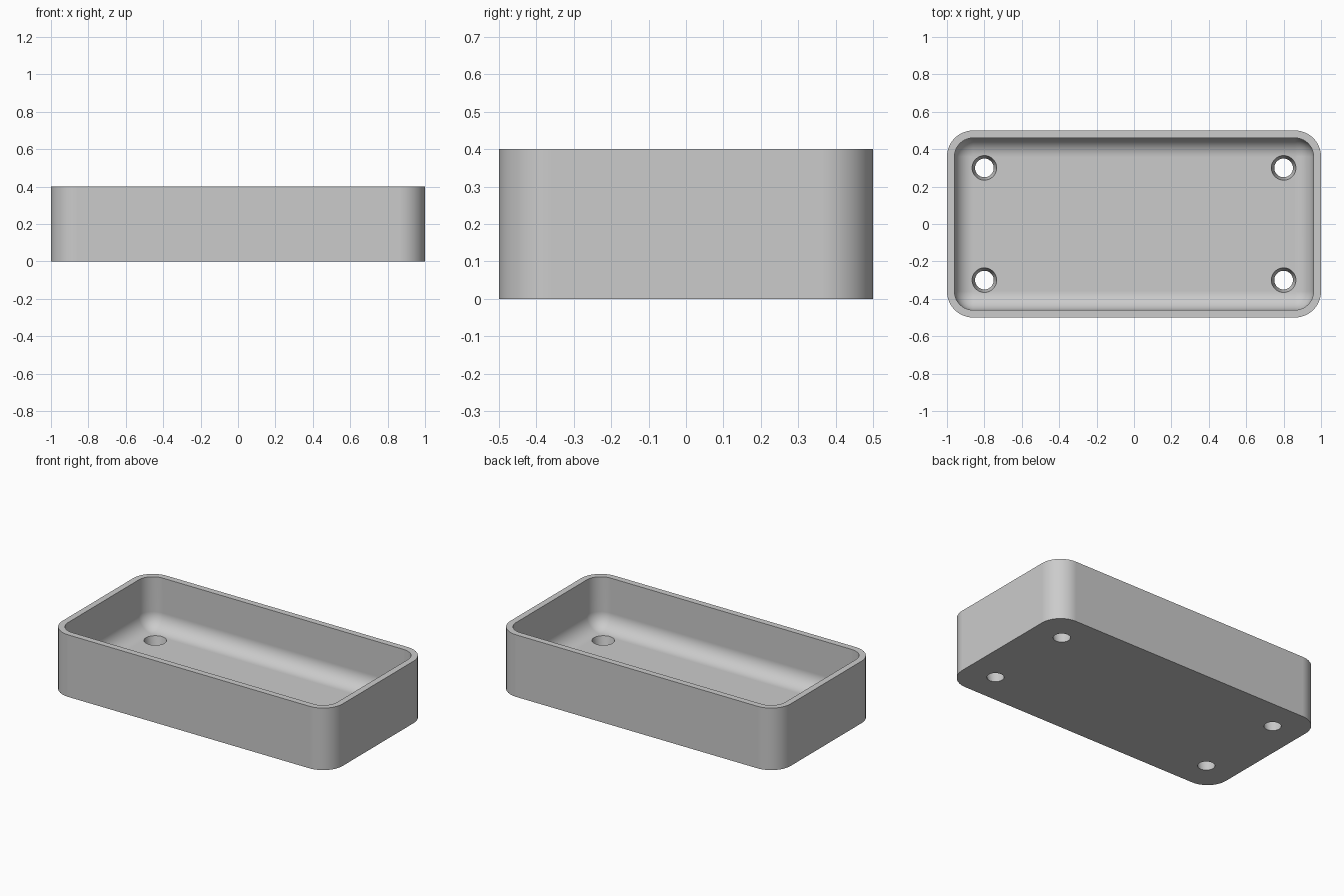
import bpy, bmesh
from math import radians

if "Cube" in bpy.data.objects:
    bpy.data.objects.remove(bpy.data.objects["Cube"], do_unlink=True)

WALL, FLOOR = 0.04, 0.075
LENGTH, WIDTH, HEIGHT = 2.0, 1.0, 0.4

grey = bpy.data.materials.new("light grey")
grey.use_nodes = True
colour = (0.6, 0.6, 0.6, 1)
grey.diffuse_color = colour
grey.node_tree.nodes["Principled BSDF"].inputs["Base Color"].default_value = colour


def add_object(name, bm):
    mesh = bpy.data.meshes.new(name)
    bm.to_mesh(mesh)
    bm.free()
    mesh.materials.append(grey)
    obj = bpy.data.objects.new(name, mesh)
    bpy.context.collection.objects.link(obj)
    return obj


def rounded_box(name, size, bottom, radius, vertical_only):
    """Box with rounded upright edges, or with all its edges rounded."""
    bm = bmesh.new()
    bmesh.ops.create_cube(bm, size=1)
    bmesh.ops.scale(bm, vec=size, verts=bm.verts)
    bmesh.ops.translate(bm, vec=(0, 0, bottom + size[2] / 2), verts=bm.verts)
    edges = [e for e in bm.edges if not vertical_only
             or abs(e.verts[0].co.z - e.verts[1].co.z) > 0.01]
    bmesh.ops.bevel(bm, geom=edges, offset=radius, segments=12,
                    profile=0.5, affect='EDGES')
    return add_object(name, bm)


def tapered_hole(x, y):
    """Cone that is narrow below the tray and wide above its floor."""
    bm = bmesh.new()
    low, high, slope = -0.02, FLOOR + 0.02, 0.21
    bmesh.ops.create_cone(bm, cap_ends=True, segments=48, depth=high - low,
                          radius1=0.05 + low * slope, radius2=0.05 + high * slope)
    bmesh.ops.translate(bm, vec=(x, y, (low + high) / 2), verts=bm.verts)
    return add_object("hole_cutter", bm)


# Outer body, hollow and drain holes
tray = rounded_box("tray", (LENGTH, WIDTH, HEIGHT), 0, 0.14, True)
hollow = rounded_box("hollow_cutter", (LENGTH - 2 * WALL, WIDTH - 2 * WALL, 0.8),
                     FLOOR, 0.1, False)
cutters = [hollow] + [tapered_hole(x, y) for x in (-0.8, 0.8) for y in (-0.3, 0.3)]

bpy.ops.object.select_all(action='DESELECT')
bpy.context.view_layer.objects.active = tray
tray.select_set(True)
for cutter in cutters:
    cutter.hide_render = True
    cut = tray.modifiers.new("cut", 'BOOLEAN')
    cut.operation = 'DIFFERENCE'
    cut.solver = 'EXACT'
    cut.object = cutter
    bpy.ops.object.modifier_apply(modifier=cut.name)
    bpy.data.objects.remove(cutter, do_unlink=True)

# Smooth corners with crisp rim and hole edges
bpy.ops.object.shade_smooth_by_angle(angle=radians(35))
weighted = tray.modifiers.new("even_shading", 'WEIGHTED_NORMAL')
weighted.keep_sharp = True
